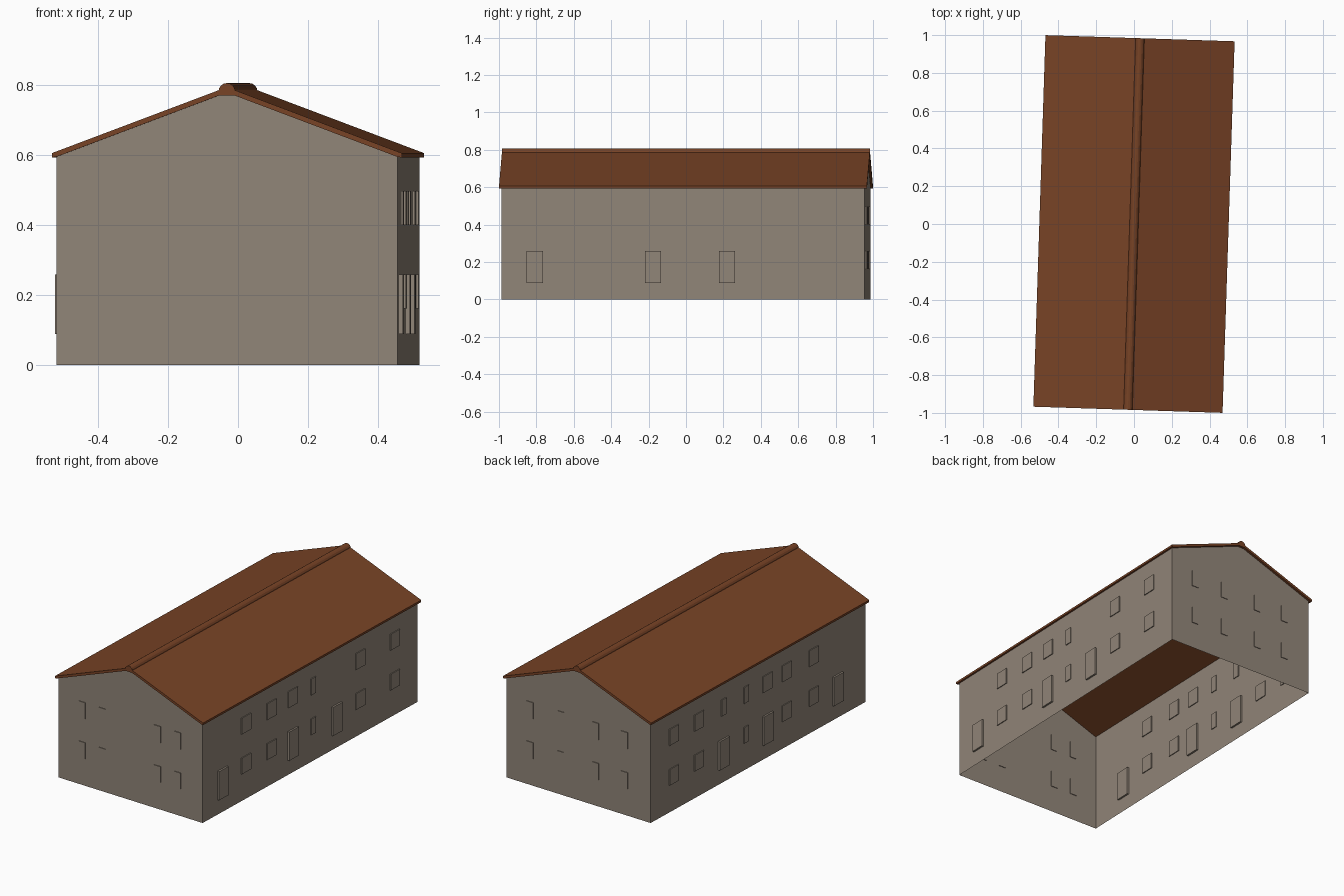
import bpy, bmesh, math
from mathutils import Matrix, Vector

if "Cube" in bpy.data.objects:
    bpy.data.objects.remove(bpy.data.objects["Cube"])

# The whole house is turned slightly about z
TURN = Matrix.Rotation(-math.radians(1.86), 4, 'Z')
HW, HL = 0.488, 0.97          # wall half width / half length
RW, RL = 0.501, 0.984         # roof half width / half length
SLOPE, PEAK = 0.377, 0.779    # roof underside


def material(name, rgb):
    m = bpy.data.materials.new(name)
    m.diffuse_color = (*rgb, 1)
    m.use_nodes = True
    m.node_tree.nodes["Principled BSDF"].inputs["Base Color"].default_value = m.diffuse_color
    return m


PLASTER = material("plaster_beige", (0.283, 0.235, 0.188))
TILE = material("roof_brown", (0.188, 0.056, 0.019))


def finish(name, bm, mat):
    bm.transform(TURN)
    me = bpy.data.meshes.new(name)
    bm.to_mesh(me)
    bm.free()
    me.materials.append(mat)
    ob = bpy.data.objects.new(name, me)
    bpy.context.collection.objects.link(ob)
    return ob


def under(x):
    return PEAK - SLOPE * abs(x)


def prism(name, profile, half, mat):
    """Extrude an x-z profile along y from -half to half."""
    bm = bmesh.new()
    face = bm.faces.new([bm.verts.new((x, -half, z)) for x, z in profile])
    ext = bmesh.ops.extrude_face_region(bm, geom=[face])
    moved = [v for v in ext["geom"] if isinstance(v, bmesh.types.BMVert)]
    bmesh.ops.translate(bm, verts=moved, vec=(0, 2 * half, 0))
    bmesh.ops.recalc_face_normals(bm, faces=bm.faces)
    return bm


# Walls: thin pentagonal shell, open below and under the roof
bm = prism("walls", [(-HW, 0), (HW, 0), (HW, under(HW)), (0, PEAK), (-HW, under(HW))], HL, PLASTER)
bm.normal_update()
drop = [f for f in bm.faces if abs(f.normal.z) > 0.5]
bmesh.ops.delete(bm, geom=drop, context='FACES')
finish("walls", bm, PLASTER)

# Roof: one bent slab
T = 0.0155
roof = [(-RW, under(RW) + T), (-RW, under(RW) + 0.003), (-HW, under(HW)), (0, PEAK),
        (HW, under(HW)), (RW, under(RW) + 0.003), (RW, under(RW) + T), (0, PEAK + T)]
finish("roof", prism("roof", roof, RL, TILE), TILE)

# Rounded ridge cap
cap = [(-0.024, 0.771), (0.024, 0.771)]
cap += [(0.024 * math.cos(math.pi * i / 8), 0.782 + 0.024 * math.sin(math.pi * i / 8)) for i in range(9)]
finish("ridge_cap", prism("ridge_cap", cap, RL, TILE), TILE)


# Windows and doors: plates set through the wall
def plates(name, side, items, depth):
    """side: unit direction of the wall; items: (position, width, z0, z1)."""
    bm = bmesh.new()
    for pos, w, z0, z1 in items:
        if side[0]:
            c, s = (side[0] * HW, pos), (2 * depth, w)
        else:
            c, s = (pos, side[1] * HL), (w, 2 * depth)
        bmesh.ops.create_cube(bm, size=1, matrix=Matrix.Translation(Vector((*c, (z0 + z1) / 2)))
                              @ Matrix.Diagonal((*s, z1 - z0, 1)))
    finish(name, bm, PLASTER)


LOW, HIGH, DOOR = (0.162, 0.258), (0.4, 0.497), (0.088, 0.259)
WIDE, SLIM = 0.084, 0.044


def both_floors(xs, w):
    return [(x, w, *z) for x in xs for z in (LOW, HIGH)]


plates("front_windows", (0, -1), both_floors([-0.325, -0.189, 0.184, 0.320], SLIM), 0.004)
plates("back_windows", (0, 1), both_floors([-0.313, -0.118, 0.118, 0.326], SLIM), 0.004)

plates("right_windows", (1, 0),
       both_floors([-0.58, -0.35, 0.45, 0.762], WIDE) + both_floors([0.026], SLIM)
       + [(-0.16, WIDE, *HIGH)], 0.005)
plates("right_doors", (1, 0), [(y, 0.086, *DOOR) for y in (-0.793, -0.16, 0.236)], 0.011)

plates("left_windows", (-1, 0),
       both_floors([0.762, 0.535, -0.255, -0.5], WIDE) + both_floors([0.11], SLIM)
       + [(0.312, SLIM, *HIGH), (-0.08, WIDE, *HIGH)], 0.005)
plates("left_doors", (-1, 0), [(y, 0.09, *DOOR) for y in (0.316, -0.082, -0.714)], 0.011)
